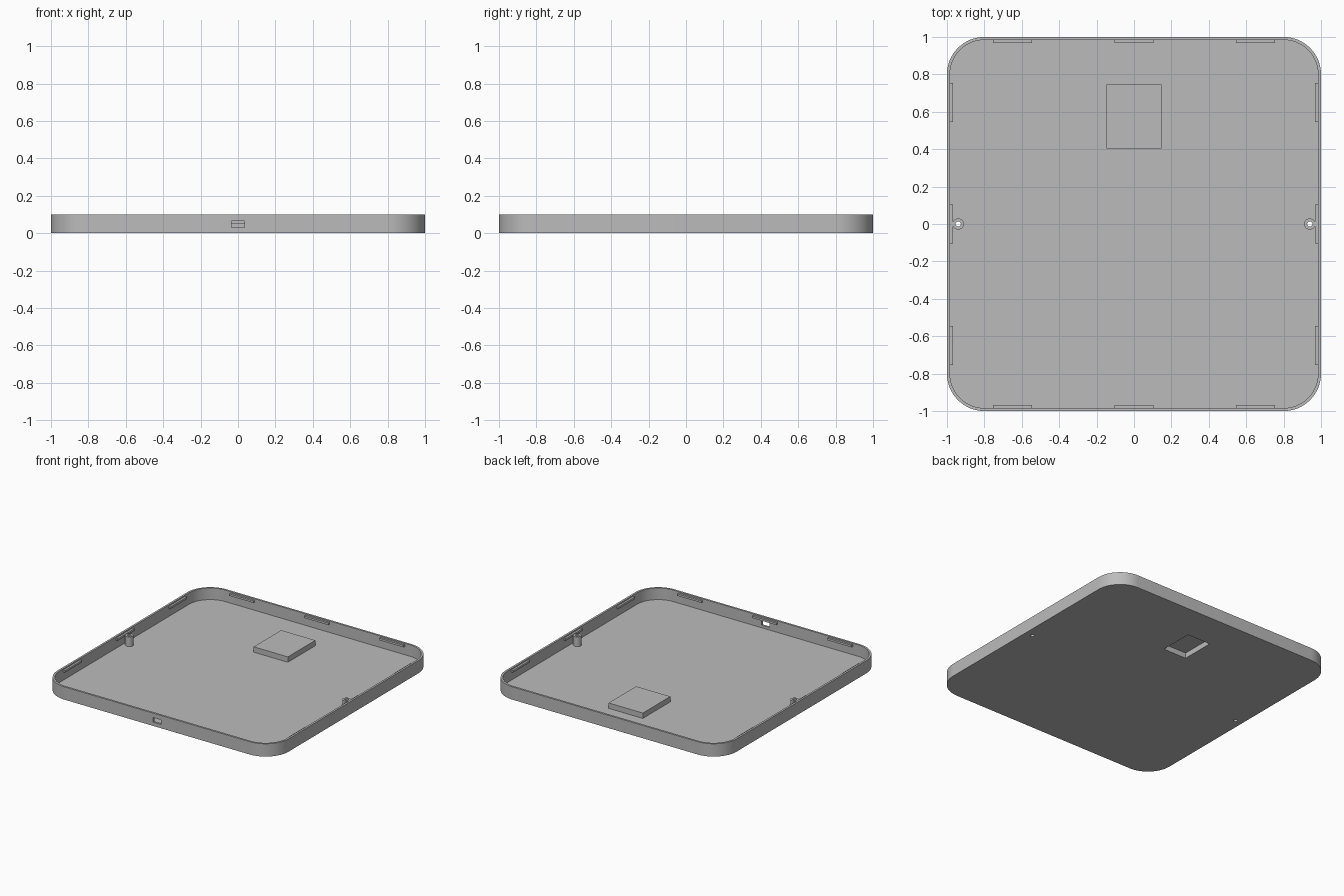
import bpy, bmesh, math

if "Cube" in bpy.data.objects:
    bpy.data.objects.remove(bpy.data.objects["Cube"])

grey = bpy.data.materials.new("plain_grey")
grey.diffuse_color = (0.5, 0.5, 0.5, 1)
grey.use_nodes = True
grey.node_tree.nodes["Principled BSDF"].inputs["Base Color"].default_value = grey.diffuse_color

WALL, FLOOR, HEIGHT, RADIUS = 0.016, 0.01, 0.1, 0.2


def finish(name, bm):
    bmesh.ops.recalc_face_normals(bm, faces=bm.faces)
    mesh = bpy.data.meshes.new(name)
    bm.to_mesh(mesh)
    bm.free()
    mesh.materials.append(grey)
    ob = bpy.data.objects.new(name, mesh)
    bpy.context.collection.objects.link(ob)
    return ob


def box(name, x0, x1, y0, y1, z0, z1):
    bm = bmesh.new()
    bmesh.ops.create_cube(bm, size=1)
    for v in bm.verts:
        v.co = (x0 + (v.co.x + 0.5) * (x1 - x0),
                y0 + (v.co.y + 0.5) * (y1 - y0),
                z0 + (v.co.z + 0.5) * (z1 - z0))
    return finish(name, bm)


def cylinder(name, x, y, r, z0, z1):
    bm = bmesh.new()
    bmesh.ops.create_cone(bm, cap_ends=True, segments=32, radius1=r, radius2=r, depth=z1 - z0)
    bmesh.ops.translate(bm, verts=bm.verts, vec=(x, y, (z0 + z1) / 2))
    return finish(name, bm)


def activate(ob):
    bpy.ops.object.select_all(action='DESELECT')
    ob.select_set(True)
    bpy.context.view_layer.objects.active = ob


def cut(ob, cutter):
    mod = ob.modifiers.new("cut", 'BOOLEAN')
    mod.operation, mod.solver, mod.object = 'DIFFERENCE', 'EXACT', cutter
    activate(ob)
    bpy.ops.object.modifier_apply(modifier=mod.name)


def rounded_loop(bm, half, radius, z, steps=16):
    verts = []
    for q, (sx, sy) in enumerate(((1, 1), (-1, 1), (-1, -1), (1, -1))):
        for i in range(steps + 1):
            a = (q + i / steps) * math.pi / 2
            verts.append(bm.verts.new((sx * (half - radius) + radius * math.cos(a),
                                       sy * (half - radius) + radius * math.sin(a), z)))
    return verts


# Tray: floor with a thin rounded wall
bm = bmesh.new()
loops = [rounded_loop(bm, 1, RADIUS, 0), rounded_loop(bm, 1, RADIUS, HEIGHT),
         rounded_loop(bm, 1 - WALL, RADIUS - WALL, HEIGHT),
         rounded_loop(bm, 1 - WALL, RADIUS - WALL, FLOOR)]
for lo, hi in zip(loops, loops[1:]):
    for i in range(len(lo)):
        j = (i + 1) % len(lo)
        bm.faces.new((lo[i], lo[j], hi[j], hi[i]))
bm.faces.new(loops[0])
bm.faces.new(loops[-1])
tray = finish("tray", bm)

# Raised pocket, hollow from below
pocket = box("pocket", -0.148, 0.148, 0.405, 0.745, 0.005, 0.052)
recess = box("recess_cutter", -0.1, 0.1, 0.45, 0.715, -0.05, 0.042)
cut(tray, recess)
cut(pocket, recess)

# Cable port in the front wall
port = box("port_cutter", -0.035, 0.035, -1.1, -0.95, 0.03, 0.065)
cut(tray, port)
cutters = [recess, port]

# Screw posts with holes through the floor
smooth = [tray]
for side, s in (("left", -1), ("right", 1)):
    post = cylinder(side + "_screw_post", s * 0.94, 0, 0.03, 0.005, 0.086)
    hole = cylinder("hole_cutter", s * 0.94, 0, 0.014, -0.05, 0.15)
    cut(tray, hole)
    cut(post, hole)
    cutters.append(hole)
    smooth.append(post)

# Snap ridges inside the wall, three per side
IN, OUT, Z0, Z1 = 0.968, 0.99, 0.074, 0.09
for c in (-0.65, 0, 0.65):
    a, b = c - 0.105, c + 0.105
    box("back_ridge", a, b, IN, OUT, Z0, Z1)
    box("front_ridge", a, b, -OUT, -IN, Z0, Z1)
    box("right_ridge", IN, OUT, a, b, Z0, Z1)
    box("left_ridge", -OUT, -IN, a, b, Z0, Z1)

for c in cutters:
    bpy.data.objects.remove(c)
for ob in smooth:
    activate(ob)
    bpy.ops.object.shade_smooth_by_angle(angle=math.radians(30))
